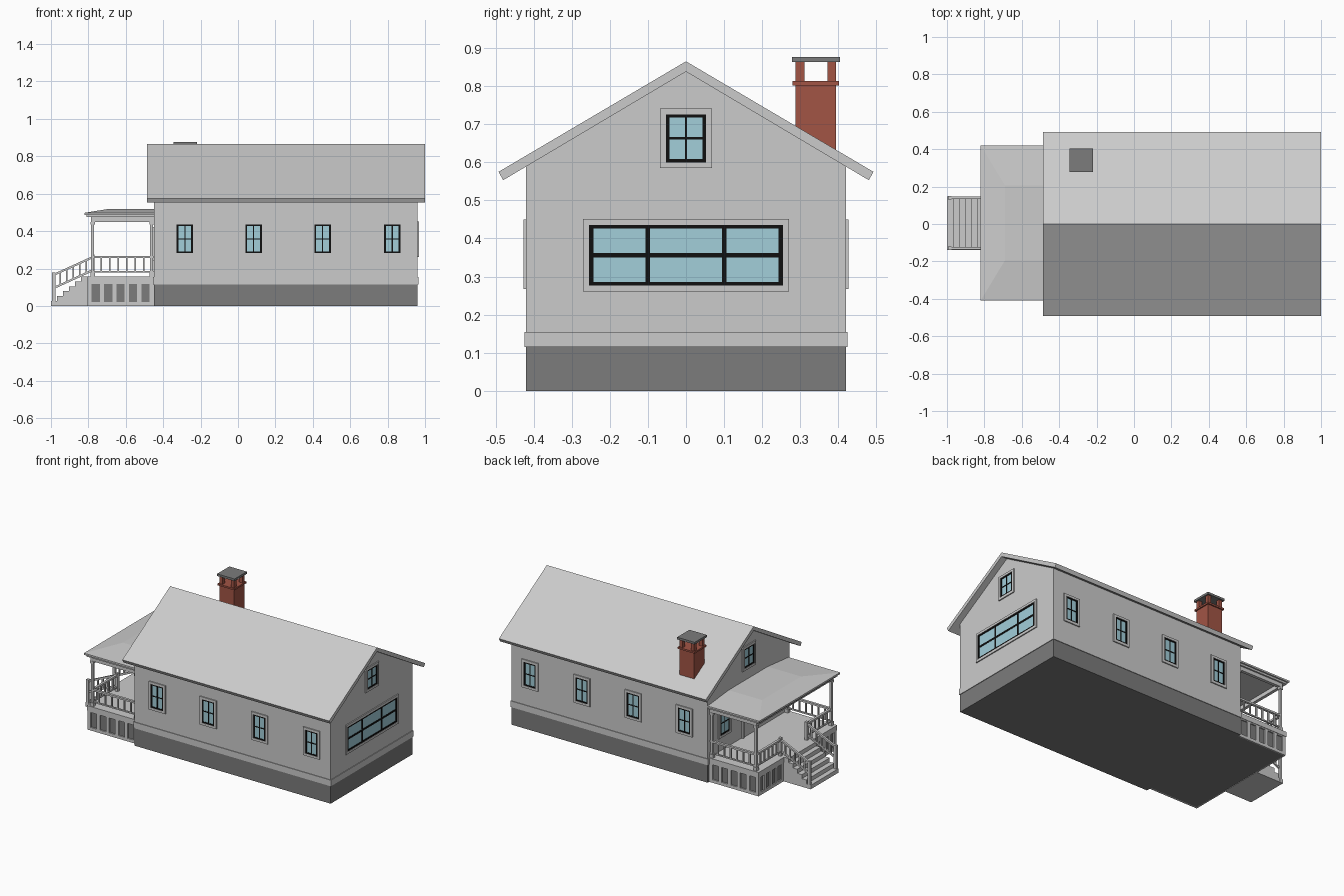
import bpy, bmesh
from math import radians
from mathutils import Matrix, Vector

if "Cube" in bpy.data.objects:
    bpy.data.objects.remove(bpy.data.objects["Cube"])


def material(name, r, g, b):
    m = bpy.data.materials.new(name)
    m.diffuse_color = (r, g, b, 1)
    m.use_nodes = True
    m.node_tree.nodes["Principled BSDF"].inputs["Base Color"].default_value = m.diffuse_color
    return m


BLACK = material("black_frame", 0.005, 0.005, 0.005)
GLASS = material("window_glass", 0.36, 0.62, 0.70)
BRICK = material("brick", 0.36, 0.09, 0.06)
DARK = material("dark_grey", 0.2, 0.2, 0.2)


def finish(name, bm, mat=None, matrix=None):
    bmesh.ops.recalc_face_normals(bm, faces=bm.faces)
    me = bpy.data.meshes.new(name)
    bm.to_mesh(me)
    bm.free()
    ob = bpy.data.objects.new(name, me)
    bpy.context.collection.objects.link(ob)
    if mat:
        me.materials.append(mat)
    if matrix:
        ob.matrix_world = matrix
    return ob


def boxes(name, items, mat=None, matrix=None):
    """One object from boxes given as (x0, x1, y0, y1, z0, z1)."""
    bm = bmesh.new()
    for x0, x1, y0, y1, z0, z1 in items:
        m = Matrix.Translation(((x0 + x1) / 2, (y0 + y1) / 2, (z0 + z1) / 2))
        m = m @ Matrix.Diagonal((x1 - x0, y1 - y0, z1 - z0, 1))
        bmesh.ops.create_cube(bm, size=1, matrix=m)
    return finish(name, bm, mat, matrix)


def prism(name, profile, axis, a, b, mat=None):
    """Profile in (y,z) pushed along x, or in (x,z) pushed along y."""
    bm = bmesh.new()
    put = (lambda p: (a, p[0], p[1])) if axis == "x" else (lambda p: (p[0], a, p[1]))
    face = bm.faces.new([bm.verts.new(put(p)) for p in profile])
    ext = bmesh.ops.extrude_face_region(bm, geom=[face])["geom"]
    move = Vector((b - a, 0, 0) if axis == "x" else (0, b - a, 0))
    bmesh.ops.translate(bm, vec=move, verts=[v for v in ext if isinstance(v, bmesh.types.BMVert)])
    return finish(name, bm, mat)


def ring(w, z0, z1, t, y0, y1):
    """Four bars around a rectangle of half width w."""
    return [(-w, -w + t, y0, y1, z0, z1), (w - t, w, y0, y1, z0, z1),
            (-w + t, w - t, y0, y1, z0, z0 + t), (-w + t, w - t, y0, y1, z1 - t, z1)]


def window(name, x, y, turn, w, z0, z1, splits, bar=0.006, t=0.01):
    """Trim, black frame with muntins, and glass; outward is local -y."""
    m = Matrix.Translation((x, y, 0)) @ Matrix.Rotation(radians(turn), 4, "Z")
    boxes(name + "_trim", ring(w + 0.015, z0 - 0.013, z1 + 0.013, 0.015, -0.007, 0.002), None, m)
    zm = (z0 + z1) / 2
    bars = ring(w, z0, z1, t, -0.005, 0.002)
    bars += [(s - bar / 2, s + bar / 2, -0.004, 0.002, z0, z1) for s in splits]
    bars.append((-w, w, -0.004, 0.002, zm - bar / 2, zm + bar / 2))
    boxes(name + "_frame", bars, BLACK, m)
    boxes(name + "_glass", [(-w + t, w - t, -0.002, 0.002, z0 + t, z1 - t)], GLASS, m)


# House body
X0, X1, Y = -0.45, 0.96, 0.42
boxes("foundation", [(X0, X1, -Y, Y, 0, 0.115)], DARK)
boxes("base_band", [(X0 - 0.004, X1 + 0.004, -Y - 0.004, Y + 0.004, 0.115, 0.155)])
prism("walls", [(-Y, 0.155), (Y, 0.155), (Y, 0.59), (0, 0.84), (-Y, 0.59)], "x", X0, X1)
prism("main_roof", [(0, 0.865), (0.492, 0.575), (0.48, 0.553), (0, 0.838),
                    (-0.48, 0.553), (-0.492, 0.575)], "x", -0.487, 1.0)

# Windows
for i, x in enumerate((-0.284, 0.083, 0.452, 0.825)):
    window(f"front_window_{i}", x, -Y, 0, 0.044, 0.28, 0.437, [0])
    window(f"back_window_{i}", x, Y, 180, 0.044, 0.28, 0.437, [0])
window("wide_window", X1, 0, 90, 0.255, 0.274, 0.438, [-0.1, 0.1], 0.012, 0.012)
window("right_attic_window", X1, 0, 90, 0.053, 0.598, 0.728, [0])
window("left_attic_window", X0, 0, -90, 0.053, 0.598, 0.728, [0])
for i, y in enumerate((-0.25, 0.25)):
    window(f"porch_window_{i}", X0, y, -90, 0.048, 0.255, 0.41, [0])

# Front door on the porch
dm = Matrix.Translation((X0, 0, 0)) @ Matrix.Rotation(radians(-90), 4, "Z")
boxes("door", [(-0.06, 0.06, -0.006, 0.002, 0.155, 0.405)], None, dm)
boxes("door_trim", [(-0.075, -0.06, -0.012, 0.002, 0.155, 0.42), (0.06, 0.075, -0.012, 0.002, 0.155, 0.42),
                    (-0.06, 0.06, -0.012, 0.002, 0.405, 0.42)], None, dm)
boxes("door_frame", ring(0.045, 0.27, 0.39, 0.008, -0.01, -0.004), BLACK, dm)
boxes("door_glass", [(-0.037, 0.037, -0.008, -0.004, 0.278, 0.382)], GLASS, dm)

# Chimney
cx, cy = -0.282, 0.341


def sq(r, z0, z1):
    return (cx - r, cx + r, cy - r, cy + r, z0, z1)


boxes("chimney_shaft", [sq(0.053, 0.55, 0.802), sq(0.061, 0.802, 0.813)], BRICK)
boxes("chimney_pillars", [(cx + i * 0.0415 - 0.0115, cx + i * 0.0415 + 0.0115,
                           cy + j * 0.0415 - 0.0115, cy + j * 0.0415 + 0.0115, 0.813, 0.863)
                          for i in (-1, 1) for j in (-1, 1)], BRICK)
boxes("chimney_cap", [sq(0.063, 0.863, 0.877)], DARK)

# Porch base with recessed dark panels
C = 0.005
PX, PY = -0.805, 0.40
boxes("porch_core", [(PX + 0.008, X0, C - PY + 0.008, C + PY - 0.008, 0, 0.125)], DARK)
boxes("porch_floor", [(PX - 0.003, X0, C - PY - 0.003, C + PY + 0.003, 0.125, 0.157)])
lattice = []
for s in (-1, 1):
    ya, yb = sorted((C + s * PY, C + s * (PY - 0.012)))
    lattice += [(PX, X0, ya, yb, 0, 0.02), (PX, X0, ya, yb, 0.117, 0.125)]
    for i in range(6):
        x = PX + i * 0.0664
        lattice.append((x, x + 0.023, ya, yb, 0.02, 0.117))
    ya, yb = sorted((C + s * 0.14, C + s * PY))
    lattice += [(PX, PX + 0.012, ya, yb, 0, 0.02), (PX, PX + 0.012, ya, yb, 0.117, 0.125)]
    for i in range(5):
        y = ya + i * (yb - ya - 0.023) / 4
        lattice.append((PX, PX + 0.012, y, y + 0.023, 0.02, 0.117))
boxes("porch_lattice", lattice)

# Steps
steps = [(-1.0, 0)]
for i in range(6):
    steps += [(-1.0 + i * 0.032, 0.0262 * (i + 1)), (-1.0 + (i + 1) * 0.032, 0.0262 * (i + 1))]
steps += [(-0.80, 0.157), (-0.80, 0)]
prism("steps", steps, "y", C - 0.143, C + 0.143)

# Porch posts, railings and stair rails, mirrored on both sides
posts, rails, pickets = [], [], []
RX, RY, SY = -0.777, 0.385, 0.135


def post(x, y, r, z0, z1, to):
    to.append((x - r, x + r, y - r, y + r, z0, z1))


def top_z(x):
    return 0.172 + (x + 0.985) * 0.455


for s in (-1, 1):
    y = C + s * RY
    for x in (RX, -0.462):
        post(x, y, 0.008, 0.157, 0.455, posts)
        post(x, y, 0.012, 0.157, 0.18, posts)
        post(x, y, 0.012, 0.435, 0.45, posts)
    post(RX, C + s * SY, 0.009, 0.157, 0.275, posts)
    post(-0.985, C + s * SY, 0.009, 0.0, 0.178, posts)
    y2, y3 = sorted((C + s * SY, y))
    for z0, z1, r in ((0.255, 0.267, 0.008), (0.18, 0.188, 0.005)):
        rails += [(RX, X0, y - r, y + r, z0, z1), (RX - r, RX + r, y2, y3, z0, z1)]
    for i in range(1, 7):
        post(RX + i * 0.0455, y, 0.0045, 0.184, 0.26, pickets)
    for i in range(1, 6):
        post(RX, y2 + i * (y3 - y2) / 6, 0.0045, 0.184, 0.26, pickets)
    for drop, r in ((0, 0.007), (0.07, 0.005)):
        a, b = top_z(-0.985) - drop, top_z(RX) - drop
        prism("stair_rail", [(-0.985, a - 0.012), (RX, b - 0.012), (RX, b), (-0.985, a)],
              "y", C + s * SY - r, C + s * SY + r)
    for i in range(1, 6):
        x = -0.985 + i * 0.0347
        post(x, C + s * SY, 0.0045, top_z(x) - 0.078, top_z(x) - 0.005, pickets)
boxes("porch_posts", posts)
boxes("porch_rails", rails)
boxes("balusters", pickets)

# Porch roof: beam, eave slabs and low hip
boxes("porch_beam", [(RX - 0.01, RX + 0.01, C - RY - 0.01, C + RY + 0.01, 0.45, 0.477)]
      + [(RX, X0, C + s * RY - 0.01, C + s * RY + 0.01, 0.45, 0.477) for s in (-1, 1)])
boxes("porch_eaves", [(-0.81, X0, C - 0.405, C + 0.405, 0.475, 0.487),
                      (-0.82, X0, C - 0.415, C + 0.415, 0.487, 0.498)])
bm = bmesh.new()
low = [bm.verts.new((x, C + y, 0.498)) for x, y in ((-0.82, -0.415), (X0, -0.415), (X0, 0.415), (-0.82, 0.415))]
high = [bm.verts.new((x, C + y, 0.519)) for x, y in ((-0.69, -0.2), (X0, -0.2), (X0, 0.2), (-0.69, 0.2))]
bm.faces.new(low)
bm.faces.new(high)
for i in range(4):
    j = (i + 1) % 4
    bm.faces.new((low[i], low[j], high[j], high[i]))
finish("porch_roof", bm)
